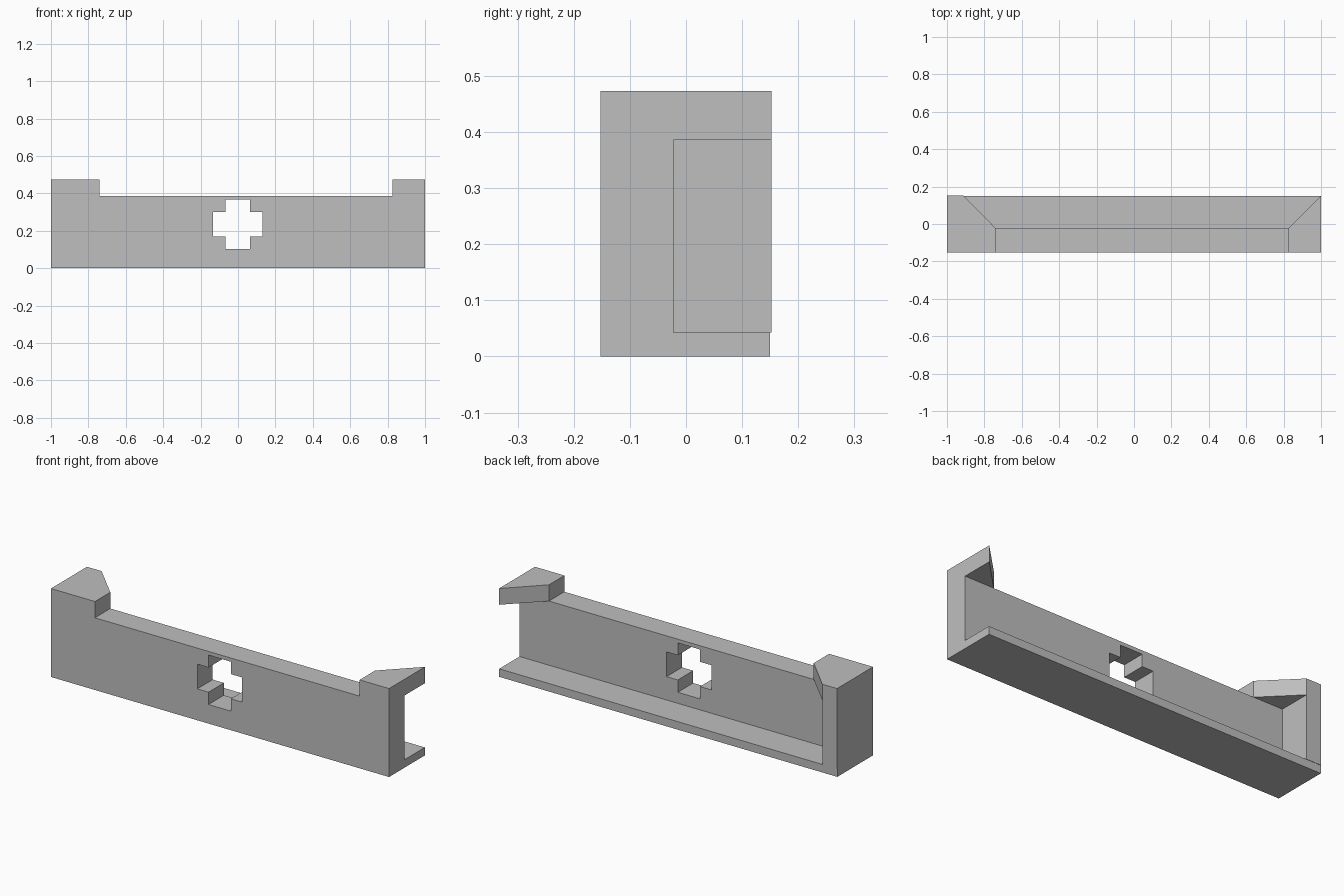
import bpy
import bmesh
from mathutils import Vector

cube = bpy.data.objects.get("Cube")
if cube:
    bpy.data.objects.remove(cube, do_unlink=True)

# Main dimensions
FRONT, INNER, BACK = -0.152, -0.022, 0.152
LEDGE, RAIL, TOP = 0.043, 0.386, 0.473
STEP_R, STEP_L, END_WALL = -0.74, 0.826, -0.913

grey = bpy.data.materials.new("plain grey")
grey.use_nodes = True
colour = (0.52, 0.52, 0.52, 1)
grey.diffuse_color = colour
grey.node_tree.nodes["Principled BSDF"].inputs["Base Color"].default_value = colour


def prism(name, outline, axis, start, end):
    """Extrude a flat outline along y (outline is x, z) or z (outline is x, y)."""
    bm = bmesh.new()
    if axis == "y":
        points = [Vector((a, start, b)) for a, b in outline]
        move = Vector((0, end - start, 0))
    else:
        points = [Vector((a, b, start)) for a, b in outline]
        move = Vector((0, 0, end - start))
    face = bm.faces.new([bm.verts.new(p) for p in points])
    out = bmesh.ops.extrude_face_region(bm, geom=[face])
    moved = [v for v in out["geom"] if isinstance(v, bmesh.types.BMVert)]
    bmesh.ops.translate(bm, verts=moved, vec=move)
    bmesh.ops.recalc_face_normals(bm, faces=bm.faces)
    mesh = bpy.data.meshes.new(name)
    bm.to_mesh(mesh)
    bm.free()
    mesh.materials.append(grey)
    obj = bpy.data.objects.new(name, mesh)
    bpy.context.collection.objects.link(obj)
    return obj


def rect(x0, x1, y0, y1):
    return [(x0, y0), (x1, y0), (x1, y1), (x0, y1)]


# Front wall with raised ends
front_wall = prism("front_wall", [
    (-1, 0), (1, 0), (1, TOP), (STEP_L, TOP), (STEP_L, RAIL),
    (STEP_R, RAIL), (STEP_R, TOP), (-1, TOP)], "y", FRONT, INNER)

# Cross-shaped opening
cx, cz, arm, reach = -0.002, 0.234, 0.066, 0.132
quarter = [(reach, -arm), (reach, arm), (arm, arm)]
cross = []
for turn in range(4):
    cross += [(cx + a, cz + b) for a, b in quarter]
    quarter = [(-b, a) for a, b in quarter]
cutter = prism("cross_cutter", cross, "y", FRONT - 0.1, INNER + 0.1)
cutter.hide_render = True
cut = front_wall.modifiers.new("cross_opening", "BOOLEAN")
cut.operation = "DIFFERENCE"
cut.solver = "EXACT"
cut.object = cutter
bpy.context.view_layer.objects.active = front_wall
bpy.ops.object.modifier_apply(modifier=cut.name)
bpy.data.objects.remove(cutter, do_unlink=True)

# Bottom ledge behind the wall
prism("bottom_ledge", rect(-1, 1, INNER, BACK - 0.002), "z", 0, LEDGE)

# Closed end wall
prism("end_wall", rect(-1, END_WALL, INNER, BACK), "z", LEDGE, RAIL)

# Mitred top lips at both ends
prism("right_top_lip", [(-1, INNER), (STEP_R, INNER), (END_WALL, BACK), (-1, BACK)],
      "z", RAIL, TOP)
prism("left_top_lip", [(STEP_L, INNER), (1, INNER), (1, BACK)], "z", RAIL, TOP)
